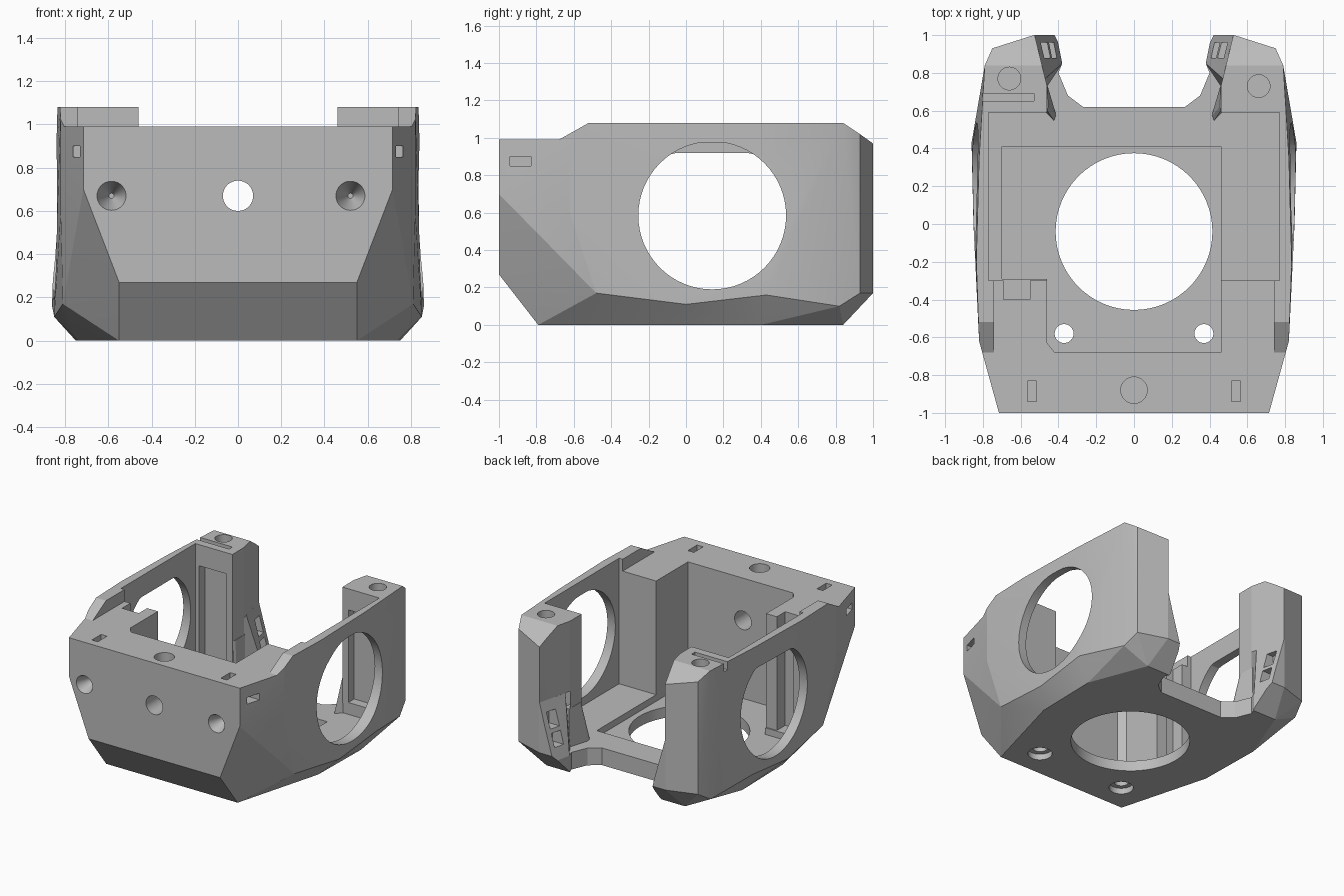
import bpy, bmesh, math
from mathutils import Vector

cube = bpy.data.objects.get("Cube")
if cube:
    bpy.data.objects.remove(cube, do_unlink=True)

grey = bpy.data.materials.new("plain grey")
grey.use_nodes = True
grey.diffuse_color = (0.5, 0.5, 0.5, 1)
bsdf = next(n for n in grey.node_tree.nodes if n.type == 'BSDF_PRINCIPLED')
bsdf.inputs["Base Color"].default_value = (0.5, 0.5, 0.5, 1)


def finish(name, bm):
    bmesh.ops.recalc_face_normals(bm, faces=bm.faces)
    mesh = bpy.data.meshes.new(name)
    bm.to_mesh(mesh)
    bm.free()
    mesh.materials.append(grey)
    ob = bpy.data.objects.new(name, mesh)
    bpy.context.collection.objects.link(ob)
    return ob


def hull(name, half):
    """Convex solid from points mirrored across x."""
    bm = bmesh.new()
    for x, y, z in half:
        for s in (1, -1):
            bm.verts.new((s * x, y, z))
    res = bmesh.ops.convex_hull(bm, input=bm.verts)
    loose = [v for v in bm.verts if not v.link_faces]
    bmesh.ops.delete(bm, geom=loose, context='VERTS')
    bmesh.ops.dissolve_limit(bm, angle_limit=0.02, verts=bm.verts, edges=bm.edges)
    return finish(name, bm)


def loft(name, low, high):
    """Closed solid between two rings with the same number of points."""
    bm = bmesh.new()
    a = [bm.verts.new(p) for p in low]
    b = [bm.verts.new(p) for p in high]
    n = len(a)
    bm.faces.new(a[::-1])
    bm.faces.new(b)
    for i in range(n):
        j = (i + 1) % n
        bm.faces.new((a[i], a[j], b[j], b[i]))
    return finish(name, bm)


def prism(name, poly, z0, z1):
    return loft(name, [(x, y, z0) for x, y in poly], [(x, y, z1) for x, y in poly])


def box(name, x0, x1, y0, y1, z0, z1):
    return prism(name, [(x0, y0), (x1, y0), (x1, y1), (x0, y1)], z0, z1)


def drill(name, start, end, r0, r1=None, n=48):
    """Round or conical cutter between two points."""
    start, end = Vector(start), Vector(end)
    turn = (end - start).to_track_quat('Z', 'Y')
    ring = [Vector((math.cos(2 * math.pi * i / n), math.sin(2 * math.pi * i / n), 0))
            for i in range(n)]
    r1 = r0 if r1 is None else r1
    return loft(name, [start + turn @ (v * r0) for v in ring],
                [end + turn @ (v * r1) for v in ring])


def mirrored(half):
    return half + [(-x, y) for x, y in reversed(half)]


# Outer body: faceted shell with bevelled lower edges
body = hull("housing_body", [
    (.55, -.79, 0), (.74, -.1, 0), (.75, .4, 0), (.58, .84, 0),
    (.55, -1, .27), (.715, -1, .7), (.715, -1, 1.08),
    (.81, -.48, .17), (.82, -.62, .6), (.82, -.62, 1.08),
    (.85, 0, .11), (.86, .43, .16), (.78, .82, .1), (.84, .05, .8),
    (.835, -.2, 1.08), (.82, .35, 1.08), (.79, .84, 1.08), (.5, .84, 1.08),
    (.75, .93, .17), (.75, .93, 1.02), (.53, 1, .17), (.53, 1, .97),
    (.4, 1, .17), (.4, 1, .97), (.4, .84, 0)])

cutters = []


def cut(ob):
    ob.hide_render = True
    cutters.append(ob)


# Lowered front top with a ramp up to the side walls
profile = [(-1.1, .99), (-.68, .99), (-.52, 1.08), (-.52, 1.2), (-1.1, 1.2)]
cut(loft("front_step", [(-1, y, z) for y, z in profile], [(1, y, z) for y, z in profile]))
cut(box("block_top", -.74, .74, -.75, -.25, .99, 1.2))

# Main cavity, front recess and shallow floor pocket
FLOOR, POCKET = .13, .08
cut(box("main_cavity", -.77, .77, -.3, .59, FLOOR, 1.3))
cut(prism("front_recess", [(-.42, -.68), (.46, -.68), (.46, 0), (-.46, 0), (-.46, -.63)],
          FLOOR, 1.3))
cut(prism("floor_pocket", [(-.42, -.68), (.46, -.68), (.46, .41), (-.7, .41),
                           (-.7, -.29), (-.46, -.29), (-.46, -.63)], POCKET, .4))
cut(box("corner_channel", -.69, -.55, -.4, -.2, FLOOR, 1.3))

# Open back between the pillars, flaring outwards with height
low = mirrored([(.46, .5), (.46, .73), (.38, .85), (.43, 1.1)])
high = mirrored([(.46, .5), (.46, .73), (.47, .77), (.55, 1.1)])
cut(loft("back_flare", [(x, y, FLOOR) for x, y in low], [(x, y, .55) for x, y in high]))
cut(prism("back_gap", high, .549, 1.3))
cut(prism("floor_notch", mirrored([(.27, .62), (.35, .68), (.4, .8), (.38, .85), (.43, 1.1)]),
          -.1, .3))

# Large side windows with flattened tops
for side, top in ((1, .975), (-1, .92)):
    ring = []
    for i in range(64):
        a = 2 * math.pi * i / 64
        ring.append((.14 + .395 * math.cos(a), min(top, .585 + .395 * math.sin(a))))
    cut(loft("side_window", [(side * .6, y, z) for y, z in ring],
             [(side * 1.0, y, z) for y, z in ring]))

# Floor opening and screw holes
cut(drill("floor_opening", (0, -.04, -.1), (0, -.04, .4), .415, n=64))
for s in (1, -1):
    cut(drill("floor_screw", (s * .37, -.58, -.1), (s * .37, -.58, .3), .05))
    cut(drill("floor_counterbore", (s * .37, -.58, -.1), (s * .37, -.58, .045), .085))

# Front and top holes
cut(drill("front_hole", (0, -1.1, .67), (0, -.6, .67), .07))
for x in (-.585, .52):
    cut(drill("front_cone", (x, -1.02, .67), (x, -.86, .67), .075, .012))
cut(drill("top_hole", (0, -.88, 1.1), (0, -.88, .8), .07))
for x, y in ((-.66, .77), (.66, .73)):
    cut(drill("pillar_hole", (x, y, 1.2), (x, y, .88), .06))

# Tie slots, pillar pockets and pillar windows
for s in (1, -1):
    def side_box(name, x0, x1, *rest):
        cut(box(name, min(s * x0, s * x1), max(s * x0, s * x1), *rest))
    side_box("top_slot", .515, .565, -.94, -.83, .87, 1.1)
    side_box("side_slot", .66, .9, -.94, -.83, .85, .9)
    side_box("pillar_pocket", .51, .74, .5, .66, .22, .92)
    side_box("pillar_window_low", .3, .5, .88, .96, .22, .32)
    side_box("pillar_window_high", .3, .53, .88, .96, .35, .47)
cut(box("pillar_groove", -.9, -.53, .65, .69, 1.02, 1.2))

# Carve the body
for c in cutters:
    mod = body.modifiers.new(c.name, 'BOOLEAN')
    mod.operation = 'DIFFERENCE'
    mod.solver = 'EXACT'
    mod.object = c
bpy.context.view_layer.update()
deps = bpy.context.evaluated_depsgraph_get()
carved = bpy.data.meshes.new_from_object(body.evaluated_get(deps))
body.modifiers.clear()
body.data = carved
for c in cutters:
    bpy.data.objects.remove(c, do_unlink=True)

# Low gussets joining the pillars to the floor
for s, label in ((1, "left"), (-1, "right")):
    loft("gusset_" + label,
         [(s * x, y, .1) for x, y in ((.5, .62), (.42, .54), (.41, .57), (.46, .74), (.5, .74))],
         [(s * x, y, .42) for x, y in ((.5, .62), (.46, .6), (.455, .62), (.46, .74), (.5, .74))])

# Smooth only the round holes and soft facets
bpy.ops.object.select_all(action='DESELECT')
body.select_set(True)
bpy.context.view_layer.objects.active = body
bpy.ops.object.shade_smooth_by_angle(angle=math.radians(12))
